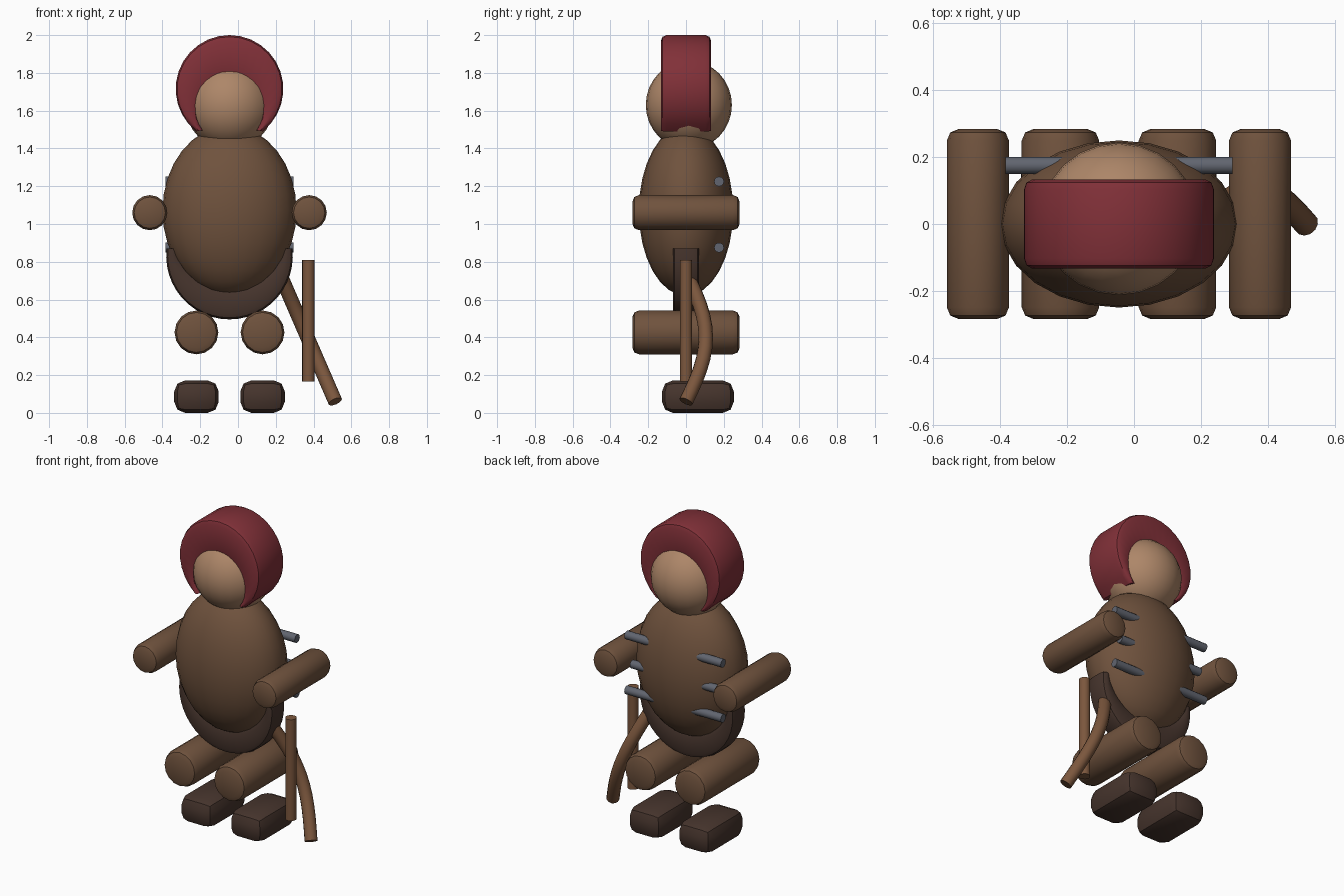
import bpy, bmesh
from math import sin, cos, radians, pi
from mathutils import Vector

if "Cube" in bpy.data.objects:
    bpy.data.objects.remove(bpy.data.objects["Cube"])

CX = -0.045  # middle of the figure; the bow on the right shifts it off x = 0


def material(name, rgb):
    m = bpy.data.materials.new(name)
    m.diffuse_color = (*rgb, 1)
    m.use_nodes = True
    m.node_tree.nodes["Principled BSDF"].inputs["Base Color"].default_value = m.diffuse_color
    return m


BROWN = material("brown_cloth", (0.16, 0.085, 0.047))
DARK = material("dark_leather", (0.062, 0.035, 0.026))
SKIN = material("skin", (0.42, 0.24, 0.14))
RED = material("red_hood", (0.22, 0.03, 0.04))
GREY = material("steel", (0.12, 0.13, 0.16))
WOOD = material("wood", (0.2, 0.095, 0.047))


def finish(bm, name, mat, angle=40):
    bmesh.ops.recalc_face_normals(bm, faces=bm.faces)
    mesh = bpy.data.meshes.new(name)
    bm.to_mesh(mesh)
    bm.free()
    mesh.materials.append(mat)
    ob = bpy.data.objects.new(name, mesh)
    bpy.context.collection.objects.link(ob)
    bpy.ops.object.select_all(action='DESELECT')
    ob.select_set(True)
    bpy.context.view_layer.objects.active = ob
    bpy.ops.object.shade_smooth_by_angle(angle=radians(angle))
    return ob


def ellipsoid(name, centre, radii, mat):
    bm = bmesh.new()
    bmesh.ops.create_uvsphere(bm, u_segments=24, v_segments=16, radius=1)
    bmesh.ops.scale(bm, vec=radii, verts=bm.verts)
    bmesh.ops.translate(bm, vec=centre, verts=bm.verts)
    return finish(bm, name, mat)


def sweep(bm, rings, closed_ends=True):
    """Skin a list of equal-length point rings."""
    vs = [[bm.verts.new(p) for p in ring] for ring in rings]
    n = len(vs[0])
    for a, b in zip(vs, vs[1:]):
        for i in range(n):
            bm.faces.new((a[i], a[(i + 1) % n], b[(i + 1) % n], b[i]))
    if closed_ends:
        bm.faces.new(vs[0])
        bm.faces.new(vs[-1])


def tube(name, points, mat, sides=16, bevel=0.0, radius=0.03):
    """Round bar along a path, with optionally rounded ends."""
    pts = [Vector(p) for p in points]
    stations = [(p, radius) for p in pts]
    if bevel:
        d = (pts[-1] - pts[0]).normalized()
        ends = [(bevel * (1 - cos(t)), radius - bevel * (1 - sin(t)))
                for t in (pi / 2, pi / 4, 0)]
        ends = [(bevel - bevel * sin(t), radius - bevel + bevel * cos(t))
                for t in (pi / 2, pi / 4, 0)]
        stations = ([(pts[0] + d * o, r) for o, r in ends]
                    + [(pts[-1] - d * o, r) for o, r in reversed(ends)])
    rings = []
    for i, (c, r) in enumerate(stations):
        a, b = stations[max(i - 1, 0)][0], stations[min(i + 1, len(stations) - 1)][0]
        d = (b - a).normalized()
        u = d.cross(Vector((0.01, 0, 1)) if abs(d.z) < 0.7 else Vector((0, 1, 0))).normalized()
        v = d.cross(u)
        rings.append([c + r * (cos(k) * u + sin(k) * v)
                      for k in (2 * pi * j / sides for j in range(sides))])
    bm = bmesh.new()
    sweep(bm, rings)
    return finish(bm, name, mat)


def crescent(name, outer, inner, half_depth, mat, bevel=0.03, steps=24):
    """Rounded crescent facing front; outer/inner = (z, rx, rz, start, end)."""
    def point(arc, t):
        z, rx, rz, a, b = arc
        k = radians(a + (b - a) * t)
        return Vector((CX + rx * cos(k), 0, z + rz * sin(k)))
    rings = []
    for i in range(steps + 1):
        o, n = point(outer, i / steps), point(inner, i / steps)
        d = n - o
        width = d.length
        d.normalize()
        w = min(bevel, width * 0.4)
        side = [(w * (1 - sin(k)), half_depth - bevel * (1 - cos(k)))
                for k in (0, pi / 4, pi / 2)]
        half = [(s, y) for s, y in side] + [(width - s, y) for s, y in reversed(side)]
        half.sort()
        loop = half + [(s, -y) for s, y in reversed(half)]
        rings.append([o + d * s + Vector((0, y, 0)) for s, y in loop])
    bm = bmesh.new()
    sweep(bm, rings)
    return finish(bm, name, mat)


def shoe(name, x):
    bm = bmesh.new()
    bmesh.ops.create_cube(bm, size=1)
    bmesh.ops.scale(bm, vec=(0.235, 0.38, 0.172), verts=bm.verts)
    bmesh.ops.bevel(bm, geom=bm.edges[:], offset=0.058, segments=2, profile=0.5,
                    affect='EDGES')
    bmesh.ops.translate(bm, vec=(x, 0.063, 0.086), verts=bm.verts)
    return finish(bm, name, DARK, 30)


# Torso and head
ellipsoid("torso", (CX, 0, 1.07), (0.355, 0.25, 0.45), BROWN)
ellipsoid("head", (CX, 0.015, 1.63), (0.235, 0.228, 0.235), SKIN)

# Hood over the head, tunic hem under the torso
crescent("hood", (1.715, 0.285, 0.285, -52, 232), (1.6, 0.173, 0.18, -35, 215),
         0.133, RED)
crescent("tunic_hem", (0.83, 0.335, 0.335, 7, -187), (0.87, 0.27, 0.21, 0, -180),
         0.07, DARK)

# Limbs and shoes, left and right
for label, s in (("left", -1), ("right", 1)):
    ax, lx = CX + s * 0.422, CX + s * 0.175
    tube(f"{label}_arm", [(ax, -0.284, 1.06), (ax, 0.284, 1.06)], BROWN,
         radius=0.093, bevel=0.035)
    tube(f"{label}_leg", [(lx, -0.284, 0.426), (lx, 0.284, 0.426)], BROWN,
         radius=0.116, bevel=0.035)
    shoe(f"{label}_shoe", lx)

# Steel rods through the back
for i, (z, half) in enumerate(((1.225, 0.34), (1.05, 0.30), (0.875, 0.34))):
    tube(f"back_rod_{i + 1}", [(CX - half, 0.175, z), (CX + half, 0.175, z)], GREY,
         sides=12, radius=0.026)

# Curved stave and straight stick at the right side
tube("straight_stick", [(0.373, 0, 0.165), (0.373, 0, 0.81)], WOOD, radius=0.033)
stave = [(0.22 + 0.295 * t, 0.105 * sin(pi * t), 0.74 - 0.68 * t)
         for t in (i / 12 for i in range(13))]
tube("curved_stave", stave, WOOD, sides=12, radius=0.038)
